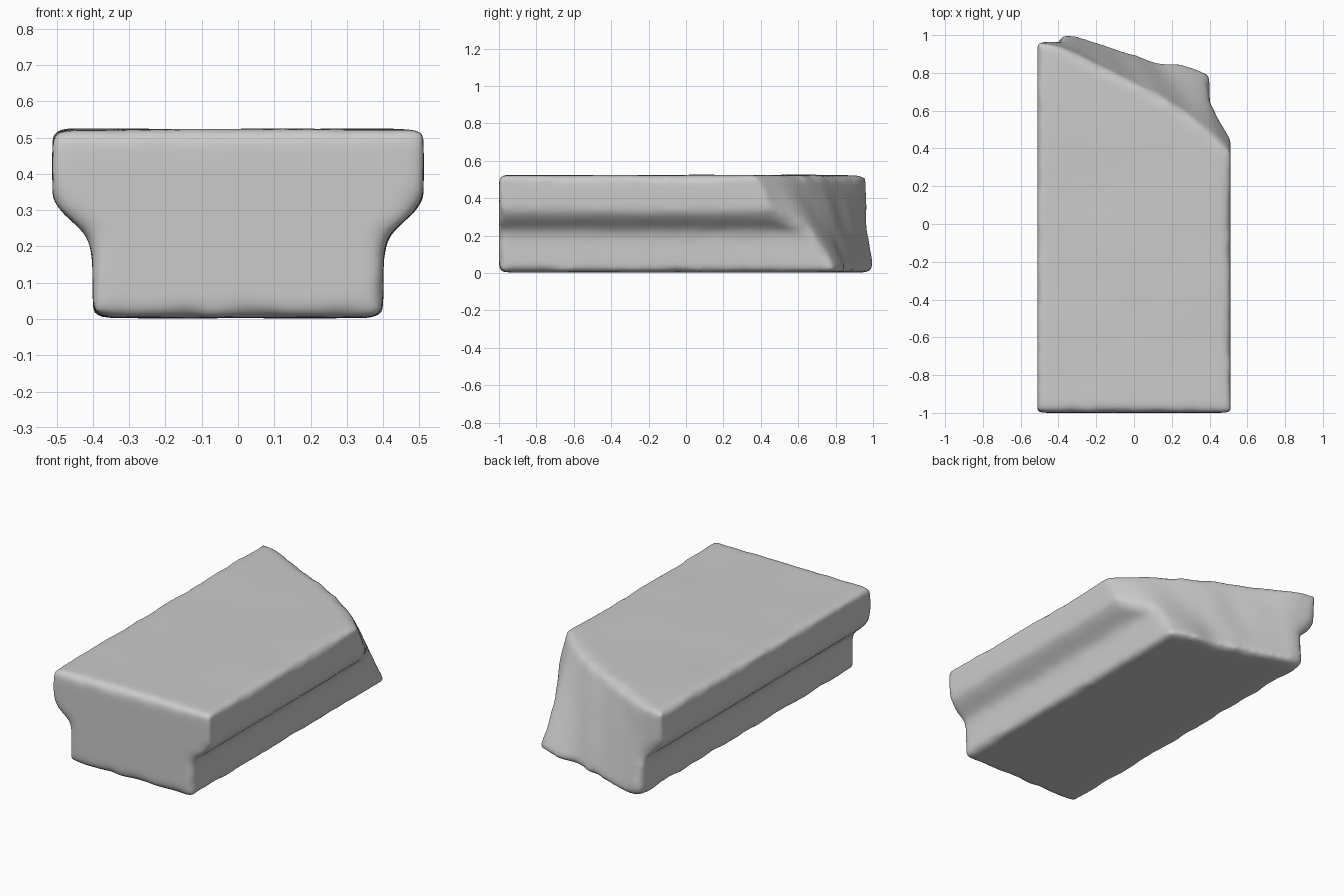
import bpy, bmesh
from mathutils import Vector, noise

if "Cube" in bpy.data.objects:
    bpy.data.objects.remove(bpy.data.objects["Cube"])

HEIGHT = 0.52
# half width against height, and broken-end depth against x at bottom / top
WIDTH = [(0, 0.40), (0.20, 0.402), (0.23, 0.417), (0.295, 0.49), (0.33, 0.512), (0.52, 0.512)]
BREAK_LOW = [(-0.51, 0.985), (-0.33, 1.01), (-0.15, 0.955), (0, 0.905), (0.12, 0.87),
             (0.35, 0.835), (0.40, 0.81), (0.51, 0.60)]
BREAK_TOP = [(-0.51, 0.97), (-0.40, 0.935), (-0.1, 0.80), (0.2, 0.635), (0.42, 0.465), (0.51, 0.38)]


def interp(table, v):
    if v <= table[0][0]:
        return table[0][1]
    for (a, fa), (b, fb) in zip(table, table[1:]):
        if v <= b:
            return fa + (fb - fa) * (v - a) / (b - a)
    return table[-1][1]


# Block body: subdivided cube bent into the T profile with an oblique broken end
bm = bmesh.new()
bmesh.ops.create_cube(bm, size=2)
bmesh.ops.subdivide_edges(bm, edges=bm.edges[:], cuts=51, use_grid_fill=True)
for v in bm.verts:
    u, t, h = v.co.x, (v.co.y + 1) / 2, (v.co.z + 1) / 2
    z = h * HEIGHT
    x = u * interp(WIDTH, z)
    low, top = interp(BREAK_LOW, x), interp(BREAK_TOP, x)
    back = low + (top - low) * h
    # facet-like unevenness on the broken face
    back += 0.015 * noise.noise(Vector((x * 6, z * 3, 4)))
    v.co = (x, -1 + t * (back + 1), 0.003 + z)
mesh = bpy.data.meshes.new("stone_block")
bm.to_mesh(mesh)
bm.free()
block = bpy.data.objects.new("stone_block", mesh)
bpy.context.collection.objects.link(block)

# Even surface mesh
remesh = block.modifiers.new("even_mesh", 'REMESH')
remesh.mode = 'VOXEL'
remesh.voxel_size = 0.016
bpy.context.view_layer.update()
even = bpy.data.meshes.new_from_object(block.evaluated_get(bpy.context.evaluated_depsgraph_get()))
block.modifiers.clear()
block.data = even

# Worn edges: smoothing moves only the edges, noise varies the amount into chips
bm = bmesh.new()
bm.from_mesh(even)
start = [v.co.copy() for v in bm.verts]
for _ in range(9):
    bmesh.ops.smooth_vert(bm, verts=bm.verts[:], factor=0.5,
                          use_axis_x=True, use_axis_y=True, use_axis_z=True)
for v, old in zip(bm.verts, start):
    chip = 1.2 + 1.3 * noise.noise(old * 9) + 0.5 * noise.noise(old * 19)
    v.co = old + (v.co - old) * max(0.5, chip)
    v.co.z += 0.004 * noise.noise(old * 3) * (1 if old.z > 0.3 else 0.5)
for _ in range(3):
    bmesh.ops.smooth_vert(bm, verts=bm.verts[:], factor=0.5,
                          use_axis_x=True, use_axis_y=True, use_axis_z=True)
for f in bm.faces:
    f.smooth = True
bm.to_mesh(even)
bm.free()
even.name = "stone_block"
